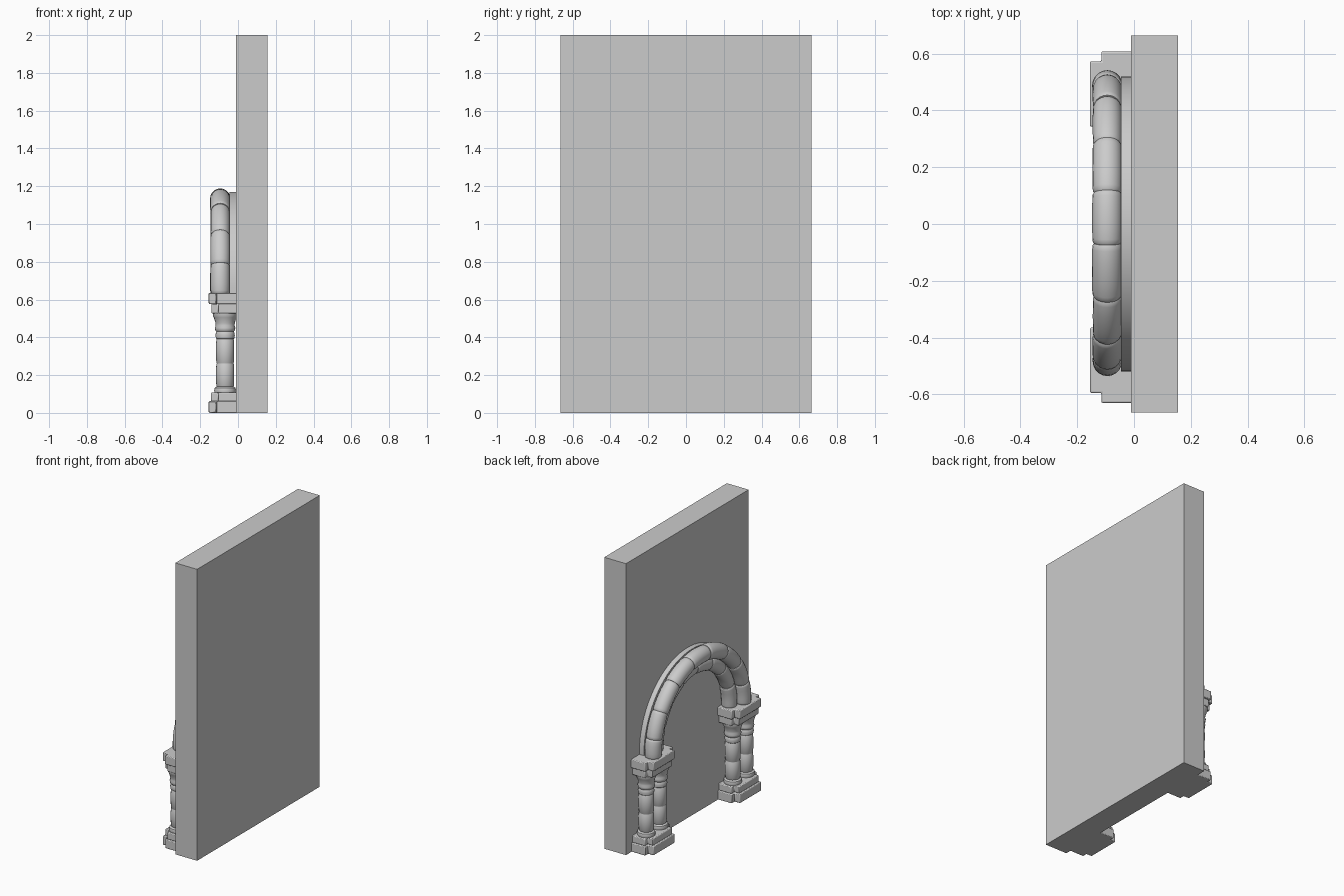
import bpy, bmesh, math, random
from mathutils import Vector

random.seed(4)
if "Cube" in bpy.data.objects:
    bpy.data.objects.remove(bpy.data.objects["Cube"], do_unlink=True)

stone = bpy.data.materials.new("grey_stone")
stone.use_nodes = True
GREY = (0.6, 0.6, 0.6, 1)
stone.diffuse_color = GREY
stone.node_tree.nodes["Principled BSDF"].inputs["Base Color"].default_value = GREY

SPRING = 0.65   # height of the arch centre


def finish(name, bm, bevel=0, smooth=True):
    bmesh.ops.recalc_face_normals(bm, faces=bm.faces)
    mesh = bpy.data.meshes.new(name)
    bm.to_mesh(mesh)
    bm.free()
    obj = bpy.data.objects.new(name, mesh)
    bpy.context.collection.objects.link(obj)
    mesh.materials.append(stone)
    if bevel:
        mod = obj.modifiers.new("worn_edges", "BEVEL")
        mod.width, mod.segments = bevel, 2
    if smooth:
        bpy.ops.object.select_all(action="DESELECT")
        obj.select_set(True)
        bpy.context.view_layer.objects.active = obj
        bpy.ops.object.shade_smooth_by_angle(angle=math.radians(35))
    return obj


def loft(bm, rings, closed=False):
    """Skin a list of point rings, with caps on both ends."""
    loops = [[bm.verts.new(p) for p in ring] for ring in rings]
    n = len(loops[0])
    for a, b in zip(loops, loops[1:]):
        for i in range(n):
            bm.faces.new((a[i], a[(i + 1) % n], b[(i + 1) % n], b[i]))
    bm.faces.new(loops[0])
    bm.faces.new(loops[-1])


def prism(bm, outline, z0, z1):
    loft(bm, [[(x, y, z) for x, y in outline] for z in (z0, z1)])


def arc_point(radius, angle, x):
    """Angle is measured from the crown towards +y."""
    return Vector((x, radius * math.sin(angle), SPRING + radius * math.cos(angle)))


def roll_arch(name, radius, x, thick, joints):
    """Round moulding made of separate stones with softened ends."""
    bm = bmesh.new()
    for start, end in zip(joints, joints[1:]):
        r = thick * random.uniform(0.97, 1.03)
        shift = random.uniform(-0.003, 0.003)
        rings = []
        for t, s in ((0, .9), (.03, .97), (.1, 1), (.3, 1.01), (.5, 1.015),
                     (.7, 1.01), (.9, 1), (.97, .97), (1, .9)):
            a = math.radians(start + (end - start) * t)
            ring = []
            for k in range(20):
                u = math.tau * k / 20
                ring.append(arc_point(radius + shift + r * s * math.cos(u), a,
                                      x + r * s * math.sin(u)))
            rings.append(ring)
        loft(bm, rings)
    finish(name, bm)


def lathe(bm, x, y, profile, sides=24):
    loft(bm, [[(x + r * math.cos(math.tau * k / sides),
                y + r * math.sin(math.tau * k / sides), z)
               for k in range(sides)] for r, z in profile])


def stepped(front, shoulder, half_front, half_wide, y):
    """Slab outline with notched front corners, running into the wall."""
    side = [(0.02, half_wide), (shoulder, half_wide),
            (shoulder, half_front), (front, half_front)]
    return [(px, y + py) for px, py in side] + \
           [(px, y - py) for px, py in reversed(side)]


# Wall slab
bm = bmesh.new()
prism(bm, [(-0.01, -0.665), (0.155, -0.665), (0.155, 0.665), (-0.01, 0.665)], 0, 2)
finish("wall", bm, smooth=False)

# Arch: flat backing band and two round mouldings
bm = bmesh.new()
loft(bm, [[arc_point(r, math.radians(a), x)
           for r, x in ((0.40, 0), (0.40, -0.045), (0.52, -0.045), (0.52, 0))]
          for a in range(-92, 93, 4)])
finish("arch_backing", bm)
roll_arch("outer_arch", 0.487, -0.094, 0.052, (-92, -74, -53, -31, -8, 13, 35, 58, 78, 92))
roll_arch("inner_arch", 0.40, -0.05, 0.048, (-93, -70, -46, -23, 0, 23, 46, 70, 93))

# Column profile: base roll, three drums, neck ring, flared capital
drums = [(0.046, 0.10), (0.056, 0.108), (0.058, 0.12), (0.055, 0.132), (0.047, 0.138)]
for low, high in ((0.138, 0.262), (0.262, 0.392)):
    drums += [(0.044, low + 0.001), (0.047, low + 0.006), (0.048, (low + high) / 2),
              (0.047, high - 0.006), (0.044, high - 0.001)]
capital = [(0.049, 0.395), (0.051, 0.41), (0.049, 0.425), (0.046, 0.43),
           (0.052, 0.437), (0.054, 0.45), (0.050, 0.462), (0.051, 0.475),
           (0.055, 0.49), (0.060, 0.505), (0.065, 0.515), (0.065, 0.53)]

# Each pier: stepped plinth, a pair of columns, stepped cap
for side, y in (("left", 0.458), ("right", -0.48)):
    bm = bmesh.new()
    prism(bm, stepped(-0.155, -0.115, 0.115, 0.148, y), 0, 0.062)
    prism(bm, stepped(-0.143, -0.105, 0.105, 0.138, y), 0.06, 0.108)
    finish(side + "_plinth", bm, bevel=0.005)

    bm = bmesh.new()
    for offset in (-0.07, 0.07):
        lathe(bm, -0.068, y + offset, drums + capital)
    finish(side + "_columns", bm)

    bm = bmesh.new()
    prism(bm, stepped(-0.140, -0.105, 0.108, 0.138, y), 0.525, 0.578)
    prism(bm, stepped(-0.155, -0.115, 0.115, 0.150, y), 0.576, 0.636)
    finish(side + "_cap", bm, bevel=0.005)
